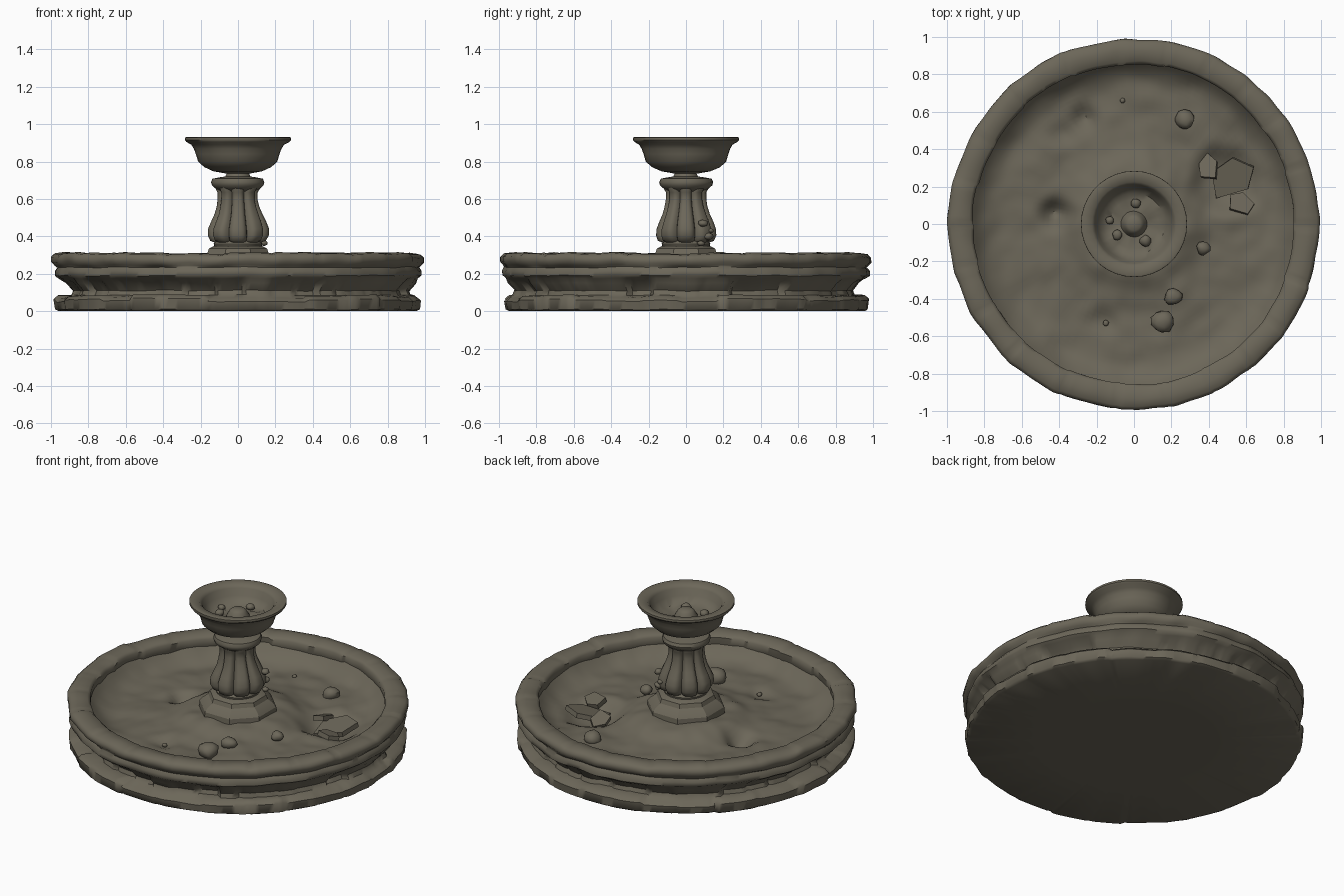
import bpy, bmesh, math, random
from mathutils import Vector, noise

random.seed(4)
cube = bpy.data.objects.get("Cube")
if cube:
    bpy.data.objects.remove(cube, do_unlink=True)

stone = bpy.data.materials.new("weathered stone")
stone.use_nodes = True
COLOUR = (0.15, 0.135, 0.10, 1)
stone.diffuse_color = COLOUR
bsdf = stone.node_tree.nodes["Principled BSDF"]
bsdf.inputs["Base Color"].default_value = COLOUR
bsdf.inputs["Roughness"].default_value = 0.9


def finish(name, bm, angle=40):
    """Turn a bmesh into a shaded stone object."""
    bmesh.ops.remove_doubles(bm, verts=bm.verts, dist=1e-5)
    bmesh.ops.recalc_face_normals(bm, faces=bm.faces)
    mesh = bpy.data.meshes.new(name)
    bm.to_mesh(mesh)
    bm.free()
    mesh.materials.append(stone)
    obj = bpy.data.objects.new(name, mesh)
    bpy.context.collection.objects.link(obj)
    bpy.ops.object.select_all(action='DESELECT')
    obj.select_set(True)
    bpy.context.view_layer.objects.active = obj
    bpy.ops.object.shade_smooth_by_angle(angle=math.radians(angle))
    return obj


def revolve(name, profile, segments, warp=None, turn=0.0, angle=40):
    """Spin an (r, z) profile; warp(r, z, a, k) may shift each point."""
    bm = bmesh.new()
    rings = []
    for k, (r0, z0) in enumerate(profile):
        ring = []
        for i in range(segments):
            a = turn + math.tau * i / segments
            r, z = warp(r0, z0, a, k) if warp else (r0, z0)
            ring.append(bm.verts.new((r * math.cos(a), r * math.sin(a), z)))
        rings.append(ring)
    for low, high in zip(rings, rings[1:]):
        for i in range(segments):
            j = (i + 1) % segments
            bm.faces.new((low[i], low[j], high[j], high[i]))
    return finish(name, bm, angle)


def course(count, seed):
    """Ring of hewn stones: angle -> (random of stone, chord factor, seam)."""
    rng = random.Random(seed)
    values = [rng.uniform(-1, 1) for _ in range(count)]

    def look(a):
        t = (a + 0.06 * math.sin(3 * a + seed)) / math.tau * count
        f = t % 1.0 - 0.5
        half = math.pi / count
        chord = math.cos(half) / math.cos(2 * half * f)
        return values[int(t) % count], chord, max(0, abs(f) * 2 - 0.85) / 0.15
    return look


def rough(r, a, z, scale, size):
    return size * noise.noise(Vector((r * math.cos(a), r * math.sin(a), z)) * scale)


# Basin wall: foot course, hollow course of splayed blocks, bead and rim course
foot, hollow, rim = course(26, 1), course(44, 2), course(22, 3)
wall = [(0, 0), (0.5, 0), (0.965, 0), (0.982, 0.01), (0.988, 0.06), (0.965, 0.08),
        (0.90, 0.085), (0.89, 0.11), (0.925, 0.15), (0.965, 0.175), (0.985, 0.19),
        (0.985, 0.215), (0.972, 0.234), (0.985, 0.245), (1.0, 0.262), (1.0, 0.288),
        (0.982, 0.306), (0.93, 0.312), (0.875, 0.306), (0.858, 0.29),
        (0.86, 0.25), (0.88, 0.17)]


def wall_warp(r, z, a, k):
    if k < 2:
        return r, z
    if k < 6:
        v, chord, seam = foot(a)
        r = r * (0.5 + 0.5 * chord) + 0.008 * (v - 1) - 0.01 * seam
        z += 0.01 * v if k > 3 else 0
    elif k < 9:
        v, chord, seam = hollow(a)
        r += 0.028 * v - 0.012 * seam
    elif k < 13:
        r += rough(r, a, z, 5, 0.012) - 0.005
    else:
        v, chord, seam = rim(a)
        r = r * (0.4 + 0.6 * chord) + 0.004 * (v - 1) if k < 17 else r + 0.006 * v
        z += 0.004 * v - 0.007 * seam * (15 < k < 19)
        r -= 0.004 * seam * (k < 17)
    if k > 2:
        r += rough(r, a, z, 9, 0.007)
        z += rough(r, a, z, 7, 0.006)
    return min(r, 1.0), max(z, 0)


revolve("basin_wall", wall, 264, wall_warp, angle=52)

# Worn basin floor, with holes, dents and mounds: (x, y, radius, height)
BUMPS = [(0.50, 0.23, 0.16, -0.075), (-0.42, 0.06, 0.07, -0.10),
         (-0.27, 0.57, 0.06, -0.06), (0.15, -0.60, 0.14, 0.02),
         (0.20, -0.40, 0.10, 0.015), (-0.15, -0.52, 0.08, -0.03),
         (-0.38, 0.48, 0.06, -0.03), (0.45, 0.05, 0.12, 0.015)]


def height_at(r):
    """Floor section: raised round the plinth, hollow, then cupped to the wall."""
    mound = 0.06 / (1 + math.exp((r - 0.34) / 0.035))
    cup = 0.085 * max(0, (r - 0.70) / 0.165) ** 2.5
    return 0.185 - 0.02 * min(r / 0.7, 1) + mound + cup


def floor_warp(r, z, a, k):
    x, y = r * math.cos(a), r * math.sin(a)
    for bx, by, size, height in BUMPS:
        d = math.hypot(x - bx, y - by) / size
        z += height * math.exp(-d ** 4 if size > 0.15 else -d * d)
    return r, z + rough(r, a, 0, 4, 0.02) + rough(r, a, 0, 11, 0.01)


floor = [(0.87 * i / 36, height_at(0.87 * i / 36)) for i in range(37)]
revolve("basin_floor", floor, 120, floor_warp, angle=40)

# Eight-sided plinth
plinth = [(0.235, 0.18), (0.228, 0.265), (0.212, 0.285), (0.178, 0.31),
          (0.168, 0.335), (0.14, 0.348), (0, 0.352)]
revolve("plinth", plinth, 8, turn=math.pi / 8, angle=25)
revolve("column_foot", [(0.125, 0.34), (0.13, 0.36), (0.115, 0.38), (0, 0.38)], 32)

# Column: lobed baluster with a moulded cap
column = [(0, 0.365), (0.12, 0.365), (0.15, 0.376), (0.163, 0.405), (0.161, 0.44),
          (0.146, 0.48), (0.128, 0.52), (0.114, 0.56), (0.106, 0.60),
          (0.107, 0.635), (0.122, 0.66), (0.12, 0.675)]


def lobes(r, z, a, k):
    groove = 1 - abs(math.sin(4 * a + math.pi / 2))
    return r * (1 - 0.22 * groove ** 2) + rough(r, a, z, 9, 0.008), z


revolve("column_shaft", column, 96, lobes, angle=60)
cap = [(0.09, 0.64), (0.118, 0.655), (0.138, 0.672), (0.143, 0.69), (0.135, 0.708),
       (0.10, 0.715), (0.066, 0.72), (0.06, 0.735), (0.075, 0.75)]
revolve("column_cap", cap, 32, lambda r, z, a, k: (r + rough(r, a, z, 8, 0.005), z))

# Upper bowl, with a silted bottom
bowl = [(0, 0.735), (0.07, 0.737), (0.13, 0.748), (0.18, 0.77), (0.213, 0.80),
        (0.225, 0.84), (0.235, 0.868), (0.248, 0.89), (0.275, 0.905), (0.284, 0.915),
        (0.283, 0.928), (0.272, 0.932), (0.225, 0.924), (0.21, 0.908), (0.197, 0.865),
        (0.165, 0.83), (0.13, 0.82), (0.09, 0.825), (0.05, 0.82), (0, 0.82)]


def bowl_warp(r, z, a, k):
    if 0 < k < 9:
        r += rough(r, a, z, 7, 0.007)
    elif k > 14:
        z += rough(r, a, z, 16, 0.02)
    return r, z


revolve("upper_bowl", bowl, 36, bowl_warp)
nub = [(0.075, 0.80), (0.066, 0.835), (0.055, 0.85), (0.05, 0.862), (0.034, 0.874), (0, 0.878)]
revolve("bowl_spout", nub, 20)


def pebble(name, x, y, z, size, flat=0.8):
    bm = bmesh.new()
    bmesh.ops.create_icosphere(bm, subdivisions=2, radius=size)
    for v in bm.verts:
        v.co *= 1 + 0.25 * noise.noise(v.co / size + Vector((x, y, z)) * 20)
        v.co.z *= flat
        v.co += Vector((x, y, z))
    finish(name, bm, 45)


# Loose stones on the floor, by the column and in the bowl
for n, spot in enumerate([(0.27, 0.56, 0.185, 0.054), (0.37, -0.13, 0.205, 0.038),
                          (0.21, -0.39, 0.215, 0.046), (0.15, -0.52, 0.20, 0.062),
                          (-0.06, 0.66, 0.17, 0.014), (-0.15, -0.53, 0.16, 0.016)]):
    pebble(f"floor_stone_{n + 1}", *spot)
for n, spot in enumerate([(0.13, 0.09, 0.47, 0.026), (0.11, 0.12, 0.40, 0.026),
                          (0.14, 0.08, 0.362, 0.02), (0.09, 0.13, 0.43, 0.018)]):
    pebble(f"column_stone_{n + 1}", *spot, flat=0.7)
for n, spot in enumerate([(0.01, 0.11, 0.845, 0.026), (-0.09, -0.06, 0.845, 0.028),
                          (-0.13, 0.02, 0.84, 0.022), (0.06, -0.09, 0.835, 0.03)]):
    pebble(f"bowl_stone_{n + 1}", *spot)


def slab(name, x, y, z, size, tilt_x, tilt_y, spin):
    """Broken, irregular paving piece."""
    bm = bmesh.new()
    points = [bm.verts.new((size * random.uniform(0.75, 1.1) * math.cos(math.tau * i / 5),
                            size * random.uniform(0.6, 0.9) * math.sin(math.tau * i / 5), 0))
              for i in range(5)]
    face = bm.faces.new(points)
    made = bmesh.ops.extrude_face_region(bm, geom=[face])["geom"]
    for v in made:
        if isinstance(v, bmesh.types.BMVert):
            v.co.z += 0.03
    obj = finish(name, bm, 30)
    obj.location = (x, y, z)
    obj.rotation_euler = (tilt_x, tilt_y, spin)


# Broken slabs in the collapsed part of the floor
slab("broken_slab_1", 0.53, 0.26, 0.145, 0.15, 0.15, -0.2, 0.4)
slab("broken_slab_2", 0.40, 0.30, 0.15, 0.08, -0.2, 0.3, 1.6)
slab("broken_slab_3", 0.57, 0.11, 0.155, 0.08, 0.25, 0.1, 2.5)
